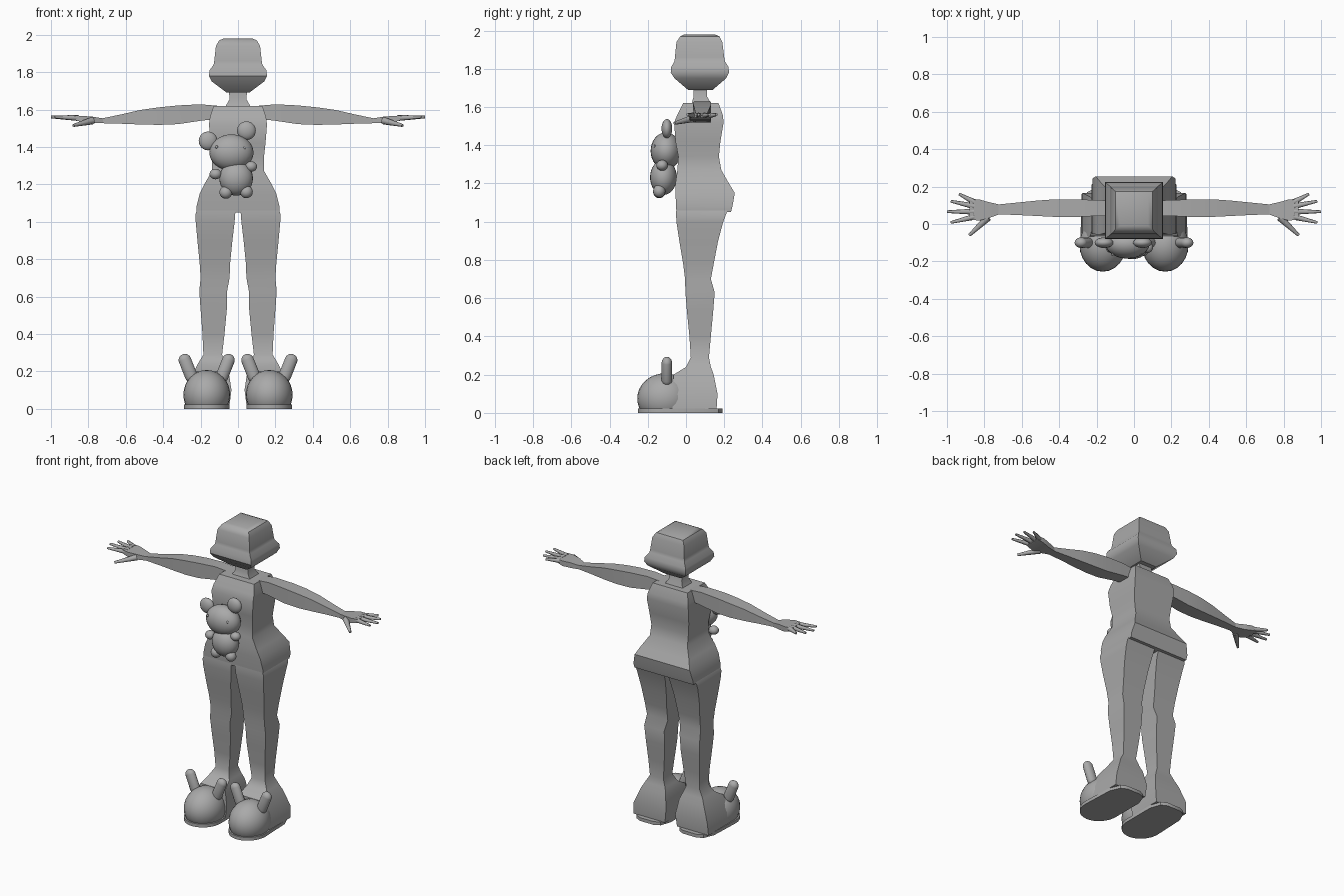
import bpy, bmesh, math
from mathutils import Vector, Matrix

old = bpy.data.objects.get("Cube")
if old:
    bpy.data.objects.remove(old, do_unlink=True)

GREY = (0.4, 0.4, 0.4, 1)
mat = bpy.data.materials.new("plain grey")
mat.use_nodes = True
mat.diffuse_color = GREY
mat.node_tree.nodes["Principled BSDF"].inputs["Base Color"].default_value = GREY


def finish(name, bm, side=1, angle=35):
    """Turn a bmesh into a shaded object; side -1 reflects it to the right."""
    if side < 0:
        bmesh.ops.scale(bm, vec=(-1, 1, 1), verts=bm.verts)
    bmesh.ops.recalc_face_normals(bm, faces=bm.faces)
    mesh = bpy.data.meshes.new(name)
    bm.to_mesh(mesh)
    bm.free()
    mesh.materials.append(mat)
    obj = bpy.data.objects.new(name, mesh)
    bpy.context.collection.objects.link(obj)
    bpy.ops.object.select_all(action="DESELECT")
    bpy.context.view_layer.objects.active = obj
    obj.select_set(True)
    bpy.ops.object.shade_smooth_by_angle(angle=math.radians(angle))
    return obj


def loft(name, rings, axis="z", side=1):
    """Box-section loft; each ring is (position, a0, a1, b0, b1)."""
    bm = bmesh.new()
    loops = []
    for t, a0, a1, b0, b1 in rings:
        corners = [(a0, b0), (a1, b0), (a1, b1), (a0, b1)]
        loops.append([bm.verts.new((a, b, t) if axis == "z" else (t, a, b))
                      for a, b in corners])
    for low, high in zip(loops, loops[1:]):
        for i in range(4):
            j = (i + 1) % 4
            bm.faces.new((low[i], low[j], high[j], high[i]))
    bm.faces.new(loops[0])
    bm.faces.new(loops[-1])
    return finish(name, bm, side)


def ball(name, centre, radii, side=1, stretch=0, tilt=0, floor=None):
    """Ellipsoid, optionally stretched into a capsule, tilted or cut flat."""
    bm = bmesh.new()
    bmesh.ops.create_uvsphere(bm, u_segments=24, v_segments=16, radius=1)
    bmesh.ops.scale(bm, vec=radii, verts=bm.verts)
    for v in bm.verts:
        if v.co.z > 0.001:
            v.co.z += stretch
    bm.transform(Matrix.Translation(centre) @ Matrix.Rotation(tilt, 4, "Y"))
    if floor is not None:
        cut = bmesh.ops.bisect_plane(bm, geom=bm.verts[:] + bm.edges[:] + bm.faces[:],
                                     plane_co=(0, 0, floor), plane_no=(0, 0, -1),
                                     clear_outer=True)
        edges = [e for e in cut["geom_cut"] if isinstance(e, bmesh.types.BMEdge)]
        bmesh.ops.edgeloop_fill(bm, edges=edges)
    return finish(name, bm, side)


def finger(name, start, end, r0, r1, side):
    start, end = Vector(start), Vector(end)
    bm = bmesh.new()
    bmesh.ops.create_cone(bm, cap_ends=True, segments=8, radius1=r0, radius2=r1,
                          depth=(end - start).length)
    turn = (end - start).to_track_quat("Z", "Y").to_matrix().to_4x4()
    bm.transform(Matrix.Translation((start + end) / 2) @ turn)
    return finish(name, bm, side, 50)


def square(z, half, y0, y1):
    return (z, -half, half, y0, y1)


# Head with its wide lower band, and neck
loft("head", [square(1.69, .06, .01, .14), square(1.75, .14, -.06, .21),
              square(1.78, .155, -.08, .225), square(1.81, .152, -.077, .222),
              square(1.84, .13, -.06, .203), square(1.86, .127, -.058, .2),
              square(1.94, .118, -.05, .19), square(1.97, .1, -.03, .175),
              square(1.98, .075, -.01, .15)])
loft("neck", [square(1.58, .08, .01, .14), square(1.62, .065, .03, .13),
              square(1.655, .045, .04, .11), square(1.72, .05, .04, .11)])

# Torso from the hip hem up to the shoulders
loft("torso", [square(1.05, .22, -.05, .235), square(1.08, .222, -.052, .243),
               square(1.15, .205, -.055, .255), square(1.2, .18, -.055, .225),
               square(1.27, .14, -.045, .185), square(1.34, .138, -.04, .172),
               square(1.42, .147, -.055, .18), square(1.52, .155, -.062, .197),
               square(1.56, .15, -.045, .192), square(1.62, .13, -.015, .17)])

for side, label in ((1, "left"), (-1, "right")):
    # Leg, flaring into the block of the foot
    loft(label + "_leg", [
        (.02, .045, .28, -.07, .16), (.1, .035, .275, -.07, .165),
        (.2, .05, .235, -.065, .145), (.24, .065, .215, 0, .13),
        (.29, .085, .185, .025, .12), (.4, .072, .19, .018, .13),
        (.53, .06, .2, .005, .142), (.63, .058, .207, -.003, .15),
        (.7, .045, .2, -.005, .13), (.78, .042, .205, -.015, .145),
        (.9, .03, .217, -.035, .168), (1, .018, .226, -.05, .195),
        (1.04, .015, .228, -.052, .21), (1.07, .012, .215, -.05, .22)], side=side)

    # Slipper: domed toe, two upright ears and a flat sole
    ball(label + "_slipper_toe", (.167, -.11, .075), (.125, .145, .132), side, floor=.015)
    ball(label + "_slipper_inner_ear", (.085, -.1, .175), (.034, .028, .035), side,
         stretch=.09, tilt=-.38)
    ball(label + "_slipper_outer_ear", (.25, -.1, .175), (.034, .028, .035), side,
         stretch=.09, tilt=.38)
    bm = bmesh.new()
    outline = [(.167 + .122 * math.cos(a), -.12 + .132 * math.sin(a))
               for a in (math.pi * (1 + i / 16) for i in range(17))]
    outline += [(.28, .1), (.25, .17), (.21, .19), (.11, .19), (.07, .17), (.045, .1)]
    base = bm.faces.new([bm.verts.new((x, y, 0)) for x, y in outline])
    raised = bmesh.ops.extrude_face_region(bm, geom=[base])["geom"]
    bmesh.ops.translate(bm, vec=(0, 0, .022),
                        verts=[v for v in raised if isinstance(v, bmesh.types.BMVert)])
    finish(label + "_slipper_sole", bm, side)

    # Arm and palm
    loft(label + "_arm", [
        (.11, .045, .125, 1.55, 1.62), (.2, .043, .128, 1.54, 1.628),
        (.32, .037, .132, 1.522, 1.622), (.42, .038, .132, 1.518, 1.612),
        (.52, .043, .125, 1.52, 1.598), (.62, .048, .115, 1.524, 1.575),
        (.73, .052, .104, 1.527, 1.552)], axis="x", side=side)
    loft(label + "_palm", [
        (.72, .052, .104, 1.527, 1.552), (.78, .03, .118, 1.527, 1.562),
        (.83, .018, .132, 1.532, 1.566), (.88, .025, .128, 1.545, 1.568)],
        axis="x", side=side)

    # Fingers and thumb
    for i, (y0, x1, y1) in enumerate([(.118, .935, .16), (.095, .98, .122),
                                      (.066, 1, .066), (.038, .98, .008)]):
        finger(f"{label}_finger_{i + 1}", (.855, y0, 1.555), (x1, y1, 1.56),
               .016, .007, side)
    finger(label + "_thumb", (.78, .035, 1.54), (.88, -.06, 1.515), .02, .008, side)

# Toy bear held against the front of the torso
ball("bear_head", (-.035, -.105, 1.37), (.118, .08, .097))
ball("bear_body", (-.01, -.118, 1.232), (.09, .07, .092))
for label, ear, arm, leg, eye in (
        ("left", (.045, 1.487), (.07, 1.295), (.045, 1.16), (.035, 1.395)),
        ("right", (-.16, 1.432), (-.12, 1.255), (-.065, 1.157), (-.115, 1.4))):
    ball(f"bear_{label}_ear", (ear[0], -.1, ear[1]), (.05, .028, .05))
    ball(f"bear_{label}_arm", (arm[0], -.125, arm[1]), (.032, .03, .028))
    ball(f"bear_{label}_leg", (leg[0], -.14, leg[1]), (.034, .032, .034))
    ball(f"bear_{label}_eye", (eye[0], -.162, eye[1]), (.008, .006, .008))
